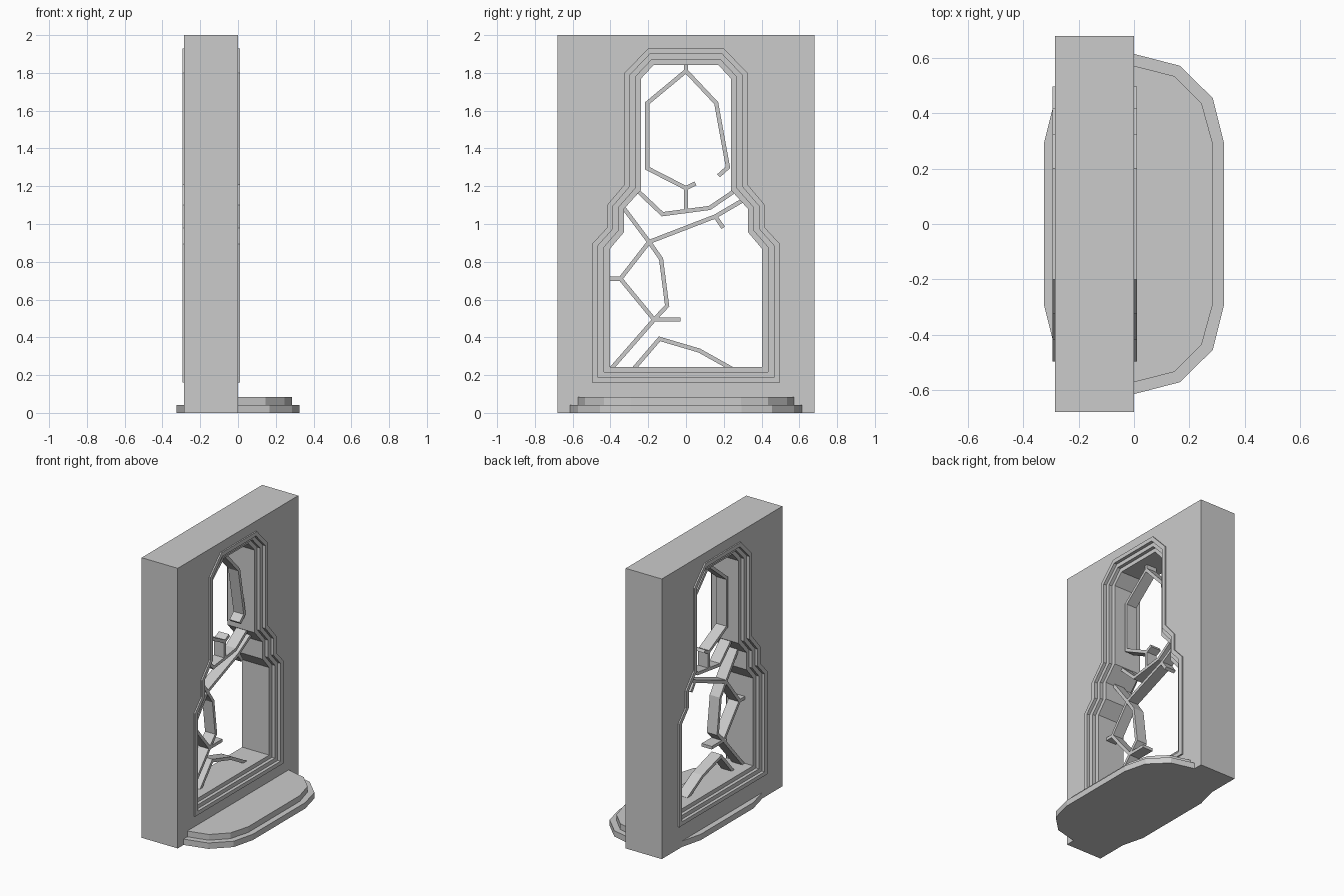
import bpy, bmesh
from mathutils import Vector

if "Cube" in bpy.data.objects:
    bpy.data.objects.remove(bpy.data.objects["Cube"])

MID = -0.1425  # mid-plane of the wall thickness


def finish(name, bm):
    bmesh.ops.recalc_face_normals(bm, faces=bm.faces)
    me = bpy.data.meshes.new(name)
    bm.to_mesh(me)
    bm.free()
    ob = bpy.data.objects.new(name, me)
    bpy.context.collection.objects.link(ob)
    return ob


def mirrored(half):
    return half + [(-a, b) for a, b in reversed(half)]


# Wall with stepped opening: half profiles as (y, z)
wall = mirrored([(.68, 0), (.68, .895), (.68, .98), (.68, 1.10), (.68, 1.21), (.68, 2), (.2, 2)])
outer = mirrored([(.497, .16), (.497, .895), (.418, .98), (.418, 1.10), (.325, 1.21), (.325, 1.80), (.2, 1.93)])
inner = mirrored([(.403, .243), (.403, .868), (.328, .957), (.328, 1.08), (.238, 1.18), (.238, 1.77), (.17, 1.843)])
step = [[Vector(a).lerp(Vector(b), t / 3) for a, b in zip(outer, inner)] for t in range(4)]

side = [(wall, 0), (step[0], 0), (step[0], .01), (step[1], .01), (step[1], -.0125),
        (step[2], -.0125), (step[2], -.036), (step[3], -.036)]
section = side + [(p, 2 * MID - x) for p, x in reversed(side)]
bm = bmesh.new()
loops = [[bm.verts.new((x, p[0], p[1])) for p in prof] for prof, x in section]
for i, a in enumerate(loops):
    b = loops[(i + 1) % len(loops)]
    for j in range(len(a)):
        k = (j + 1) % len(a)
        bm.faces.new((a[j], a[k], b[k], b[j]))
finish("stepped_wall", bm)


# Base slabs: quarter outline mirrored to a full polygon
def slab(name, quarter, z0, z1, xmin):
    right = quarter + [(x, -y) for x, y in reversed(quarter)]
    pts = right + [(-x, y) for x, y in reversed(right[1:-1])]
    bm = bmesh.new()
    f = bm.faces.new([bm.verts.new((max(x, xmin), y, z0)) for x, y in pts])
    top = bmesh.ops.extrude_face_region(bm, geom=[f])["geom"]
    bmesh.ops.translate(bm, vec=(0, 0, z1 - z0), verts=[v for v in top if isinstance(v, bmesh.types.BMVert)])
    finish(name, bm)


slab("lower_step", [(0, .615), (.166, .572), (.285, .455), (.325, .295)], 0, .042, -1)
slab("upper_step", [(0, .572), (.145, .535), (.245, .435), (.285, .29)], .042, .083, -.284)


# Branching bars: mitred strips in the y-z plane
def bar(name, pts, w=.011, depth=.04):
    pts = [Vector(p) for p in pts]
    bm = bmesh.new()
    prev = None
    for i, p in enumerate(pts):
        d0 = (p - pts[max(i - 1, 0)]).normalized()
        d1 = (pts[min(i + 1, len(pts) - 1)] - p).normalized()
        t = (d0 + d1).normalized()
        n = Vector((-t.y, t.x))
        ref = d1 if d1.length else d0
        n *= w / max(abs(ref.dot(t)), .4)
        ring = [bm.verts.new((MID + x, q.x, q.y)) for q, x in
                ((p + n, depth), (p - n, depth), (p - n, -depth), (p + n, -depth))]
        if prev:
            for k in range(4):
                m = (k + 1) % 4
                bm.faces.new((prev[k], prev[m], ring[m], ring[k]))
        else:
            bm.faces.new(ring)
        prev = ring
    bm.faces.new(prev)
    finish(name, bm)


bars = {
    "top_stem": [(0, 1.85), (0, 1.80)],
    "upper_loop_left": [(0, 1.81), (-.205, 1.64), (-.205, 1.295), (0, 1.19), (.05, 1.215)],
    "upper_loop_right": [(0, 1.81), (.16, 1.64), (.222, 1.30), (.172, 1.255)],
    "middle_stem": [(0, 1.19), (0, 1.06)],
    "middle_arc": [(-.25, 1.17), (-.125, 1.052), (.125, 1.085), (.25, 1.17)],
    "long_diagonal": [(.30, 1.125), (.155, 1.04), (-.195, .905)],
    "diagonal_twig": [(.155, 1.04), (.197, .98)],
    "lower_trunk": [(-.33, 1.085), (-.195, .905), (-.132, .815), (-.10, .567), (-.17, .492), (-.395, .235)],
    "lower_left_branch": [(-.195, .905), (-.347, .71), (-.17, .495), (-.03, .495)],
    "lower_left_peg": [(-.347, .71), (-.41, .71)],
    "bottom_arc": [(-.275, .235), (-.14, .392), (.07, .33), (.24, .235)],
}
for name, pts in bars.items():
    bar(name, pts)
